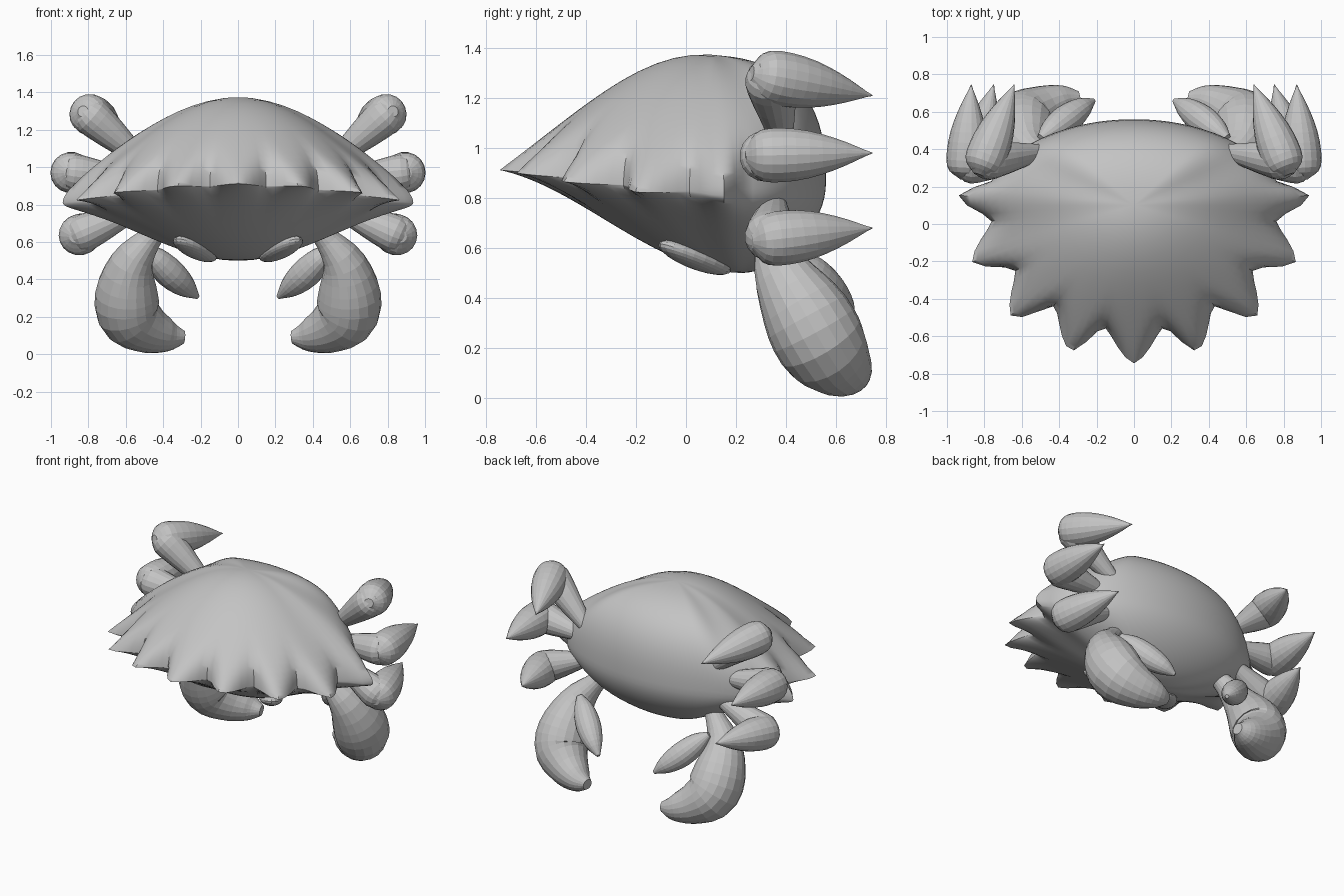
import bpy, bmesh, math
from mathutils import Vector, Matrix

cube = bpy.data.objects.get("Cube")
if cube:
    bpy.data.objects.remove(cube, do_unlink=True)

GREY = (0.55, 0.55, 0.55, 1)
mat = bpy.data.materials.new("plain grey")
mat.use_nodes = True
mat.diffuse_color = GREY
mat.node_tree.nodes["Principled BSDF"].inputs["Base Color"].default_value = GREY


def finish(bm, name):
    bmesh.ops.recalc_face_normals(bm, faces=bm.faces)
    mesh = bpy.data.meshes.new(name)
    bm.to_mesh(mesh)
    bm.free()
    mesh.materials.append(mat)
    obj = bpy.data.objects.new(name, mesh)
    bpy.context.collection.objects.link(obj)
    return obj


def skin(bm, rings):
    """Bridge closed rings of vertices; a ring of one vertex is a pole."""
    for a, b in zip(rings, rings[1:]):
        n = max(len(a), len(b))
        for i in range(n):
            j = (i + 1) % n
            quad = [a[i % len(a)], a[j % len(a)], b[j % len(b)], b[i % len(b)]]
            bm.faces.new(list(dict.fromkeys(quad)))


def spline(pts, t):
    """Catmull-Rom through equally spaced control points."""
    n = len(pts) - 1
    k = min(int(t * n), n - 1)
    f = t * n - k
    p1, p2 = pts[k], pts[k + 1]
    p0 = pts[k - 1] if k else p1 * 2 - p2
    p3 = pts[k + 2] if k + 2 <= n else p2 * 2 - p1
    return (p1 * 2 + (p2 - p0) * f + (p0 * 2 - p1 * 5 + p2 * 4 - p3) * f * f
            + (p1 * 3 - p0 - p2 * 3 + p3) * f ** 3) * 0.5


def limb(name, pts, ref, side, steps=14, segs=18, wide=1):
    """Limb along (x, y, z, radius) points, widened along ref, mirrored by side."""
    pts = [Vector(p) for p in pts]
    ref = Vector(ref)
    bm = bmesh.new()
    rings = []
    for s in range(steps + 1):
        t = s / steps
        t = 0.5 * t + 0.5 * (1 - math.cos(math.pi * t)) / 2   # denser ends
        p = spline(pts, t)
        tan = (spline(pts, min(t + .01, 1)) - spline(pts, max(t - .01, 0))).xyz
        u = tan.cross(ref).normalized()
        v = u.cross(tan).normalized() * wide
        r = max(p.w, 0.002)
        ring = []
        for i in range(segs):
            a = math.tau * i / segs
            q = p.xyz + (u * math.cos(a) + v * math.sin(a)) * r
            ring.append(bm.verts.new((q.x * side, q.y, q.z)))
        rings.append(ring)
    skin(bm, rings)
    bm.faces.new(rings[0])
    bm.faces.new(rings[-1])
    return finish(bm, name)


# Shell outline: spike tips and valleys from the front round to the sides
CY = 0.1
tips = [(0, -.745), (.34, -.68), (.655, -.5), (.865, -.205), (.945, .15)]
valleys = [(.16, -.55), (.425, -.44), (.635, -.24), (.76, .02), (.755, .235)]


def polar(p):
    return math.atan2(p[0], CY - p[1]), math.hypot(p[0], p[1] - CY)


rim = [polar(p) for pair in zip(tips, valleys) for p in pair]


def smooth(lo, hi, x):
    t = min(max((x - lo) / (hi - lo), 0), 1)
    return t * t * (3 - 2 * t)


def oval(b, width):
    depth = 0.845 if b < math.pi / 2 else 0.46
    return 1 / math.hypot(math.sin(b) / width, math.cos(b) / depth)


def envelope(b):
    """Smooth oval through the spike tips, narrowing round the back."""
    return oval(b, 0.945 - 0.155 * smooth(1.6, 2.05, b))


def outline(b):
    for (a0, r0), (a1, r1) in zip(rim, rim[1:]):
        if b <= a1:
            t = (b - a0) / (a1 - a0)
            t += 0.6 * (t * t * (3 - 2 * t) - t)
            return min(r0 + (r1 - r0) * t, envelope(b))
    return oval(b, 0.79)


def shell_point(a, u, top):
    b = abs(a)
    env, edge = envelope(b), outline(b)
    # notches bite only into the rim and leave the dome smooth
    m = 11
    r = u * env * (1 + u ** m * ((env / edge) ** m - 1)) ** (-1 / m)
    shift = 0 if top else 0.12 * (1 - u) ** 1.5
    x, y = r * math.sin(a), CY + shift - r * math.cos(a)
    # sharp rim at the front, rounded at the back
    k = smooth(1.3, 2.3, b)
    c = math.cos(math.pi * u / 2) ** 2
    sharp = 0.3 * c + 0.7 * (1 - u * u) if top else c
    full = max(1 - u * u, 0) ** 0.42
    h = sharp + (full - sharp) * k
    d = max(0.15 - y, 0)
    z0 = 0.79 + 0.06 * d + 0.085 * d * d + 0.12 * (env - edge) * u ** 6 + 0.08 * k * u * u
    return x, y, z0 + h * (0.58 if top else -0.29)


bm = bmesh.new()
SEG, ROWS = 112, 18
rings = [[bm.verts.new(shell_point(0, 0, True))]]
levels = [(math.sin(math.pi / 2 * i / ROWS), True) for i in range(1, ROWS + 1)]
levels += [(math.sin(math.pi / 2 * i / ROWS), False) for i in range(ROWS - 1, 0, -1)]
for u, top in levels:
    rings.append([bm.verts.new(shell_point(math.tau * i / SEG - math.pi, u, top))
                  for i in range(SEG)])
rings.append([bm.verts.new(shell_point(0, 0, False))])
skin(bm, rings)
shell = finish(bm, "shell")
shell.data.shade_smooth()
bpy.context.view_layer.objects.active = shell
shell.select_set(True)
bpy.ops.object.shade_smooth_by_angle(angle=math.radians(50))

# Walking legs: where each joins the body, its knee and its tip
legs = {
    "upper": ((.47, .39, 1.00), (.80, .335, 1.285), (.64, .745, 1.21)),
    "middle": ((.52, .34, .93), (.895, .315, .97), (.87, .745, .98)),
    "lower": ((.48, .36, .80), (.855, .335, .635), (.75, .745, .68)),
}

for side, label in ((1, "left"), (-1, "right")):
    for name, (root, knee, tip) in legs.items():
        a, k, t = Vector(root), Vector(knee), Vector(tip)
        thigh = [(*a.lerp(k, f), r) for f, r in
                 ((0, .035), (.25, .055), (.5, .075), (.75, .093), (1, .098), (1.18, .03))]
        limb(f"{label}_{name}_leg", thigh, (0, 1, 0), side)
        foot = [(*k.lerp(t, f), r) for f, r in
                ((-.18, .03), (-.06, .098), (.15, .11), (.42, .095), (.7, .057), (1, .0))]
        limb(f"{label}_{name}_leg_tip", foot, (0, 0, 1), side)

    # Curved pincer with its short arm
    limb(f"{label}_pincer", [
        (.38, .30, .72, .05), (.47, .34, .62, .065), (.565, .39, .49, .115),
        (.595, .475, .34, .165), (.58, .545, .215, .17), (.49, .605, .14, .135),
        (.38, .655, .1, .09), (.29, .675, .09, .035)],
        (0, 1, .6), side, steps=24, segs=20, wide=1.05)
    limb(f"{label}_pincer_thumb", [
        (.50, .46, .57, .02), (.44, .50, .51, .065), (.36, .56, .43, .08),
        (.28, .62, .36, .058), (.215, .66, .305, .012)], (0, 0, 1), side)

    # Flattened eye lying against the underside
    bm = bmesh.new()
    long = Vector((-.11 * side, .15, -.06)).normalized()
    wide = long.cross(Vector((.3 * side, -.5, -.9))).normalized()
    flat = long.cross(wide)
    basis = Matrix((long, wide, flat)).transposed().to_4x4()
    bmesh.ops.create_uvsphere(bm, u_segments=20, v_segments=12, radius=1,
                              matrix=Matrix.Translation((.23 * side, .035, .562))
                              @ basis @ Matrix.Diagonal((.18, .075, .045, 1)))
    finish(bm, f"{label}_eye")
